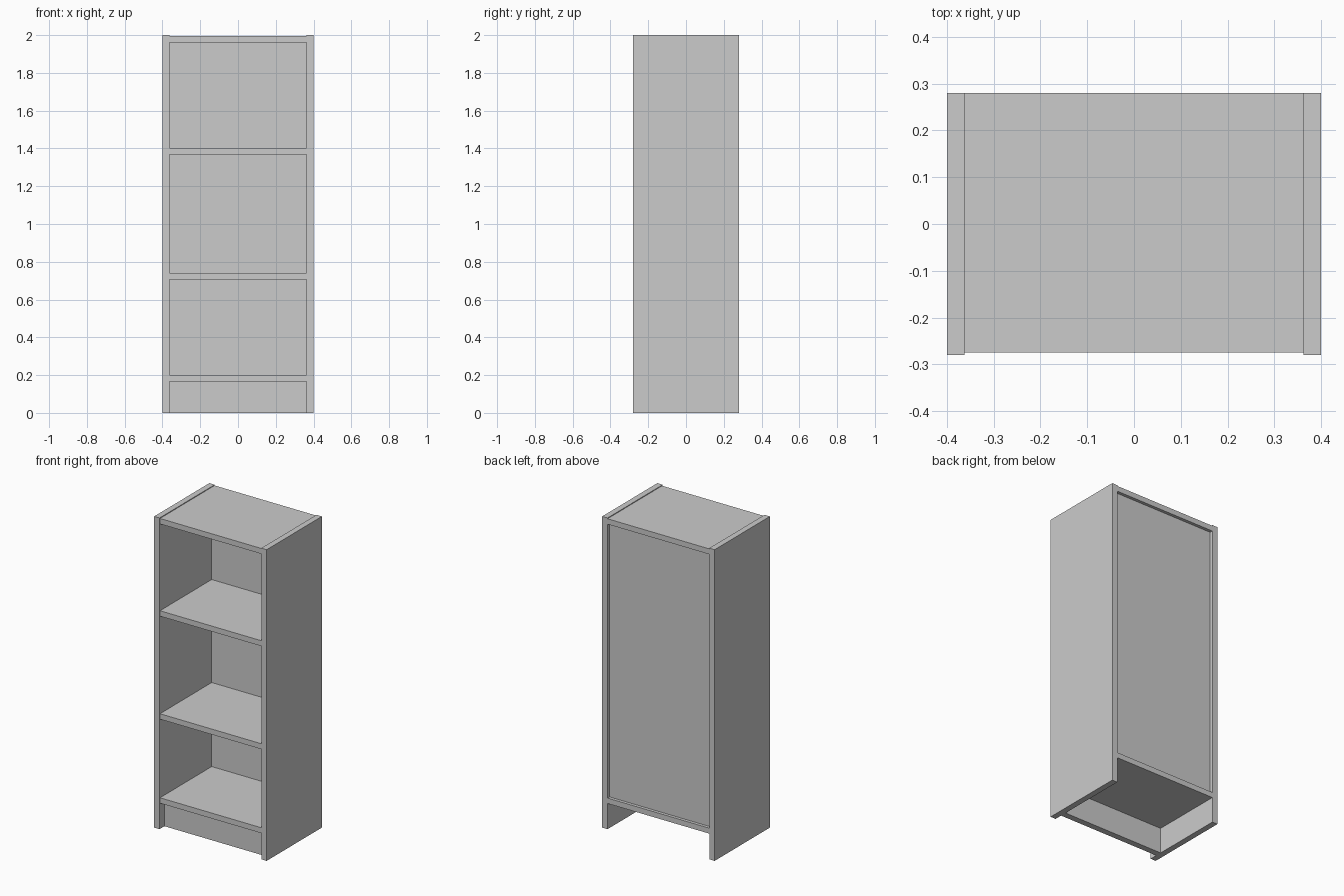
import bpy

if "Cube" in bpy.data.objects:
    bpy.data.objects.remove(bpy.data.objects["Cube"])


def box(name, x, y, z):
    """Axis-aligned box from (min, max) ranges."""
    bpy.ops.mesh.primitive_cube_add(size=1)
    ob = bpy.context.object
    ob.name = name
    ob.location = [(a + b) / 2 for a, b in (x, y, z)]
    ob.scale = [b - a for a, b in (x, y, z)]
    bpy.ops.object.transform_apply(location=True, rotation=False, scale=True)
    return ob


W, D, H = 0.40, 0.28, 2.0      # half width, half depth, height
IN = 0.362                     # inner face of the side panels
T = 0.035                      # board thickness
FRONT = -0.275                 # boards sit just behind the side edges
BACK_IN, BACK_OUT = 0.25, 0.26

# side panels
side = box("side_panels", (IN, W), (-D, D), (0, H))
mirror = side.modifiers.new("mirror", 'MIRROR')
mirror.use_axis[0] = True

# top and bottom boards run to the rear edge
box("top_board", (-IN, IN), (FRONT, D), (1.995 - T, 1.995))
box("bottom_board", (-IN, IN), (FRONT, D), (0.165, 0.165 + T))

# inner shelves stop at the back panel
for i, z in enumerate((0.705, 1.367)):
    box(f"shelf_{i + 1}", (-IN, IN), (FRONT, BACK_IN), (z, z + T))

# recessed back panel
box("back_panel", (-IN, IN), (BACK_IN, BACK_OUT), (0.165 + T, 1.995 - T))

# set-back plinth under the bottom board
box("plinth", (-IN, IN), (-0.23, -0.19), (0, 0.165))
